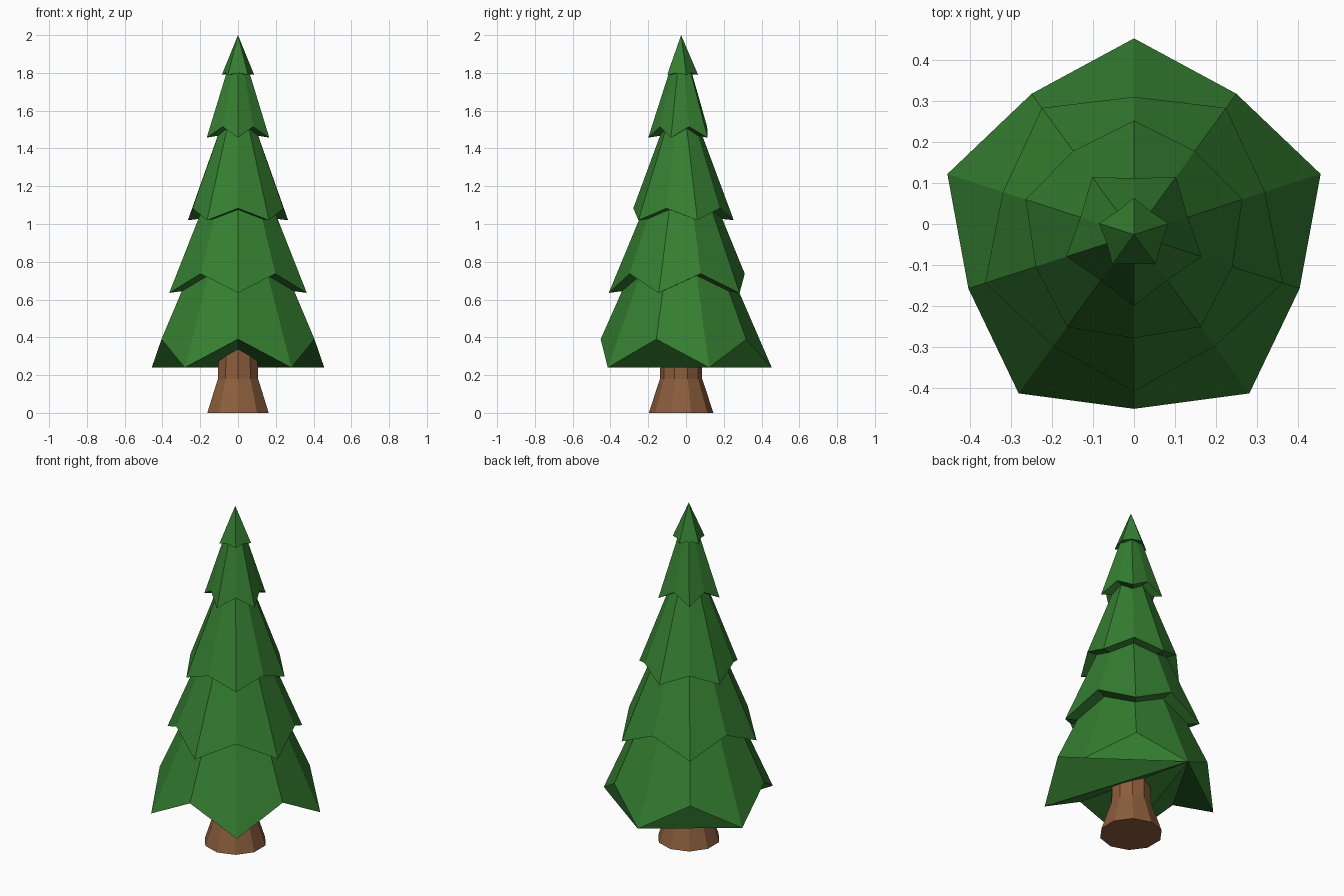
import bpy
from math import cos, sin, radians

if "Cube" in bpy.data.objects:
    bpy.data.objects.remove(bpy.data.objects["Cube"])

CY = -0.026  # tree axis sits slightly forward of the origin


def material(name, color):
    m = bpy.data.materials.new(name)
    m.diffuse_color = color
    m.use_nodes = True
    m.node_tree.nodes["Principled BSDF"].inputs["Base Color"].default_value = m.diffuse_color
    return m


def build(name, verts, faces, mat):
    me = bpy.data.meshes.new(name)
    me.from_pydata(verts, [], faces)
    me.materials.append(mat)
    ob = bpy.data.objects.new(name, me)
    bpy.context.collection.objects.link(ob)
    return ob


def polar(r, step, z):
    a = radians(90 + 36 * step)
    return (r * cos(a), CY + r * sin(a), z)


green = material("needles", (0.035, 0.21, 0.03, 1))
brown = material("bark", (0.26, 0.11, 0.045, 1))


def tier(name, tip, valley, apex, offset, fan_from_back=False):
    """Cone with a zigzag hem: tip and valley are (radius, height)."""
    verts = []
    for i in range(10):
        r, z = tip if i % 2 == 0 else valley
        verts.append(polar(r, i + offset, z))
    verts.append((0, CY, apex))
    faces = [(i, (i + 1) % 10, 10) for i in range(10)]
    if fan_from_back:
        # underside folds all start at the rear tip
        faces += [(0, i + 1, i) for i in range(1, 9)]
    else:
        verts.append((0, CY, (tip[1] + valley[1]) / 2))
        faces += [((i + 1) % 10, i, 11) for i in range(10)]
    return build(name, verts, faces, green)


# Foliage tiers, bottom to top, alternately rotated
tier("foliage_tier_1", (0.48, 0.24), (0.426, 0.39), 1.35, 0, True)
tier("foliage_tier_2", (0.383, 0.635), (0.337, 0.737), 1.56, 1)
tier("foliage_tier_3", (0.279, 1.02), (0.253, 1.083), 1.77, 0)
tier("foliage_tier_4", (0.174, 1.457), (0.138, 1.515), 2.0, 1)
tier("foliage_tier_5", (0.09, 1.79), (0.07, 1.80), 2.0, 0)

# Flared ten-sided trunk
rings = [(0.171, 0), (0.112, 0.18), (0.105, 0.42)]
verts = [polar(r, i, z) for r, z in rings for i in range(10)]
faces = [(k * 10 + i, k * 10 + (i + 1) % 10, k * 10 + 10 + (i + 1) % 10, k * 10 + 10 + i)
         for k in range(2) for i in range(10)]
faces += [tuple(range(9, -1, -1)), tuple(range(20, 30))]
build("trunk", verts, faces, brown)
